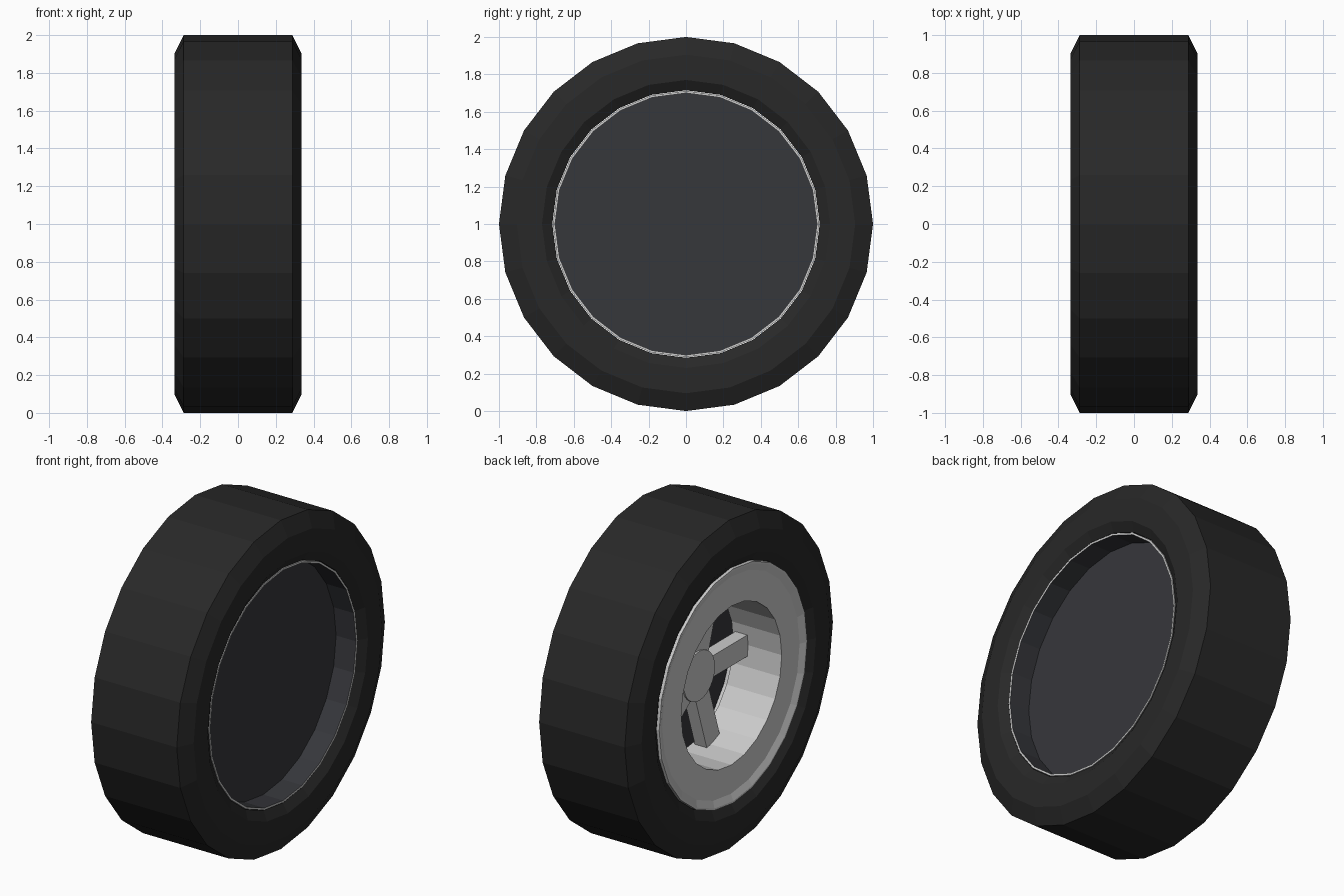
import bpy, bmesh, math
from mathutils import Matrix

if "Cube" in bpy.data.objects:
    bpy.data.objects.remove(bpy.data.objects["Cube"])

SIDES = 24
CENTRE = (0, 0, 1)


def material(name, color):
    m = bpy.data.materials.new(name)
    m.diffuse_color = color
    m.use_nodes = True
    m.node_tree.nodes["Principled BSDF"].inputs["Base Color"].default_value = m.diffuse_color
    return m


def finish(bm, name, mat=None):
    me = bpy.data.meshes.new(name)
    bm.to_mesh(me)
    bm.free()
    ob = bpy.data.objects.new(name, me)
    ob.location = CENTRE
    bpy.context.collection.objects.link(ob)
    if mat:
        me.materials.append(mat)
    return ob


def lathe(name, profile, mat=None, closed=False):
    """Turn (x, radius) points around the x axis."""
    bm = bmesh.new()
    rings = []
    for x, r in profile:
        if r == 0:
            rings.append([bm.verts.new((x, 0, 0))] * SIDES)
        else:
            rings.append([bm.verts.new((x, r * math.cos(a), r * math.sin(a)))
                          for a in (2 * math.pi * j / SIDES for j in range(SIDES))])
    pairs = list(zip(rings, rings[1:]))
    if closed:
        pairs.append((rings[-1], rings[0]))
    for p, q in pairs:
        for j in range(SIDES):
            k = (j + 1) % SIDES
            corners = list(dict.fromkeys((p[j], q[j], q[k], p[k])))
            bm.faces.new(corners)
    return finish(bm, name, mat)


rubber = material("rubber", (0.021, 0.021, 0.021, 1))
dark = material("dark_metal", (0.037, 0.038, 0.044, 1))

# Tyre with chamfered shoulders and inset bead
half = [(0.302, 0.715), (0.335, 0.77), (0.335, 0.905), (0.288, 1.0)]
lathe("tyre", half + [(-x, r) for x, r in reversed(half)], rubber, closed=True)

# Rim: outer barrel, dished front lip, inner barrel
lathe("rim", [(0.304, 0.70), (0.304, 0.712), (-0.318, 0.712), (-0.318, 0.70),
              (-0.302, 0.66), (-0.306, 0.483), (0.02, 0.483)])

# Recessed dark cup closing the inner side
lathe("back_plate", [(0.17, 0), (0.17, 0.70), (0.304, 0.70)], dark)

# Hub
lathe("hub", [(0.0, 0), (0.0, 0.15), (-0.09, 0.15), (-0.09, 0)])

# Five spokes, the first pointing to -y
for i in range(5):
    bm = bmesh.new()
    bmesh.ops.create_cube(bm, size=1)
    bmesh.ops.scale(bm, vec=(0.08, 0.37, 0.13), verts=bm.verts)
    bmesh.ops.translate(bm, vec=(-0.04, -0.295, 0), verts=bm.verts)
    bmesh.ops.rotate(bm, cent=(0, 0, 0), verts=bm.verts,
                     matrix=Matrix.Rotation(math.radians(72 * i), 3, 'X'))
    finish(bm, f"spoke_{i + 1}")
